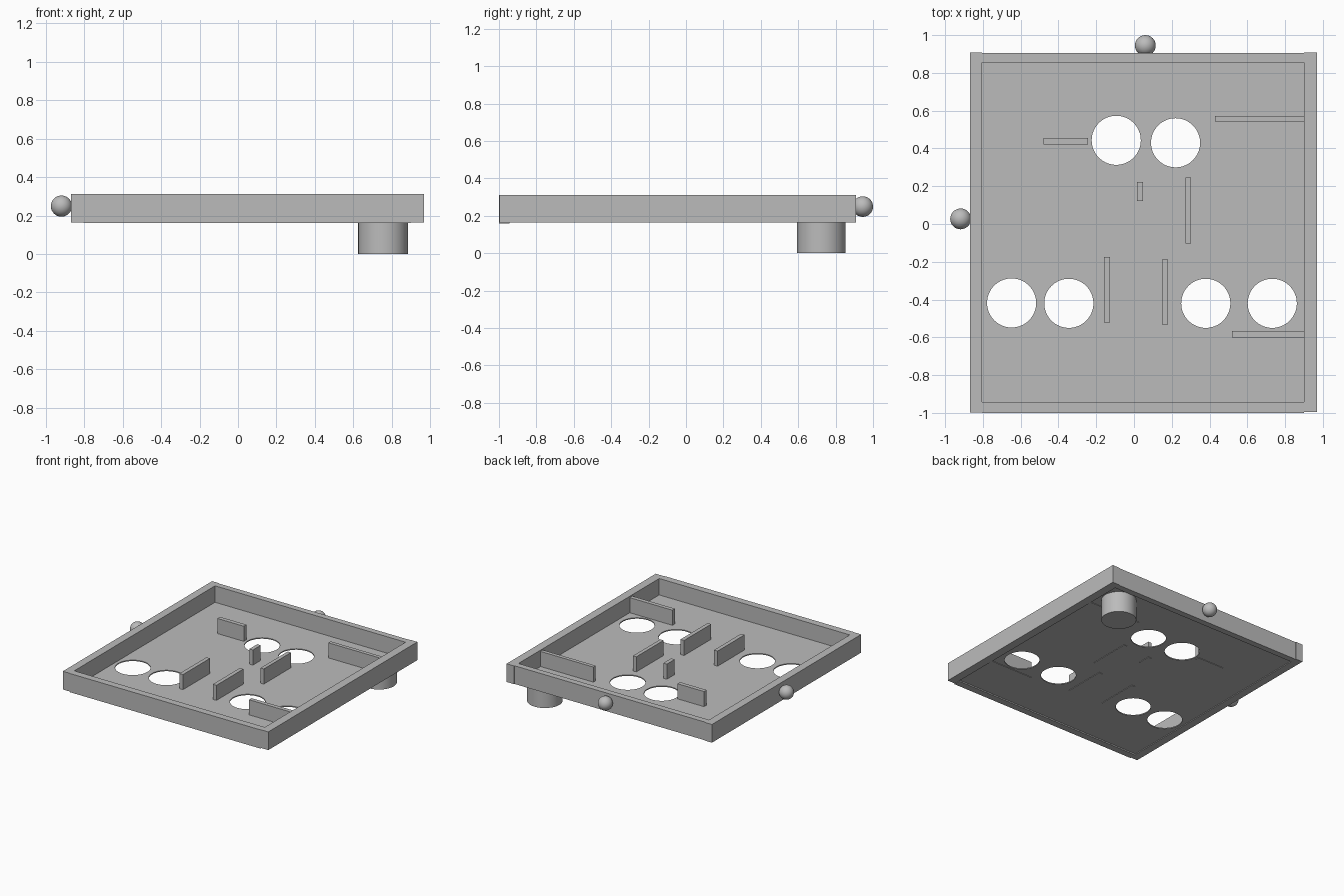
import bpy
from mathutils import Vector

if "Cube" in bpy.data.objects:
    bpy.data.objects.remove(bpy.data.objects["Cube"], do_unlink=True)

# One plain grey for the whole model
grey = bpy.data.materials.new("plain grey")
grey.use_nodes = True
colour = (0.5, 0.5, 0.5, 1)
grey.diffuse_color = colour
grey.node_tree.nodes["Principled BSDF"].inputs["Base Color"].default_value = colour


def finish(name):
    ob = bpy.context.object
    ob.name = name
    ob.data.materials.append(grey)
    return ob


def box(name, x0, x1, y0, y1, z0, z1):
    lo, hi = Vector((x0, y0, z0)), Vector((x1, y1, z1))
    bpy.ops.mesh.primitive_cube_add(size=1, location=(lo + hi) / 2)
    ob = finish(name)
    ob.scale = hi - lo
    bpy.ops.object.transform_apply(location=False, rotation=False, scale=True)
    return ob


def cylinder(name, x, y, z0, z1, radius=0.13):
    bpy.ops.mesh.primitive_cylinder_add(
        vertices=64, radius=radius, depth=z1 - z0, location=(x, y, (z0 + z1) / 2))
    ob = finish(name)
    bpy.ops.object.shade_smooth_by_angle()
    return ob


TOP = 0.311
RIM = 0.164
FLOOR = 0.178

# Rim walls
box("right_wall", -0.868, -0.804, -0.998, 0.909, RIM, TOP)
box("left_wall", 0.9, 0.968, -0.996, 0.909, RIM, TOP)
box("back_wall", -0.804, 0.9, 0.855, 0.904, RIM, TOP)
box("front_wall", -0.804, 0.9, -1.0, -0.943, RIM - 0.004, TOP)

# Floor with round holes
floor = box("floor", -0.804, 0.9, -0.943, 0.855, 0.17, FLOOR)
holes = [(-0.094, 0.443), (0.22, 0.43), (-0.648, -0.418),
         (-0.345, -0.42), (0.38, -0.42), (0.732, -0.42)]
for x, y in holes:
    cutter = cylinder("hole_cutter", x, y, 0.1, 0.25)
    mod = floor.modifiers.new("hole", "BOOLEAN")
    mod.operation = "DIFFERENCE"
    mod.solver = "EXACT"
    mod.object = cutter
    bpy.context.view_layer.objects.active = floor
    bpy.ops.object.modifier_apply(modifier=mod.name)
    bpy.data.objects.remove(cutter, do_unlink=True)

# Upright dividers: name, x range, y range
dividers = [
    ("back_right_divider", -0.48, -0.243, 0.421, 0.455),
    ("back_left_divider", 0.428, 0.9, 0.542, 0.572),
    ("front_left_divider", 0.519, 0.9, -0.6, -0.567),
    ("short_divider", 0.016, 0.048, 0.121, 0.222),
    ("centre_left_divider", 0.272, 0.302, -0.102, 0.246),
    ("front_centre_right_divider", -0.159, -0.127, -0.521, -0.176),
    ("front_centre_left_divider", 0.148, 0.18, -0.533, -0.187),
]
for name, x0, x1, y0, y1 in dividers:
    box(name, x0, x1, y0, y1, 0.166, 0.3)

# Round foot under the back corner
cylinder("foot", 0.755, 0.724, 0, FLOOR + 0.001)

# Ball knobs on the outside
for name, x, y in [("right_knob", -0.918, 0.027), ("back_knob", 0.06, 0.945)]:
    bpy.ops.mesh.primitive_uv_sphere_add(
        segments=32, ring_count=16, radius=0.055, location=(x, y, 0.249))
    finish(name)
    bpy.ops.object.shade_smooth_by_angle()
